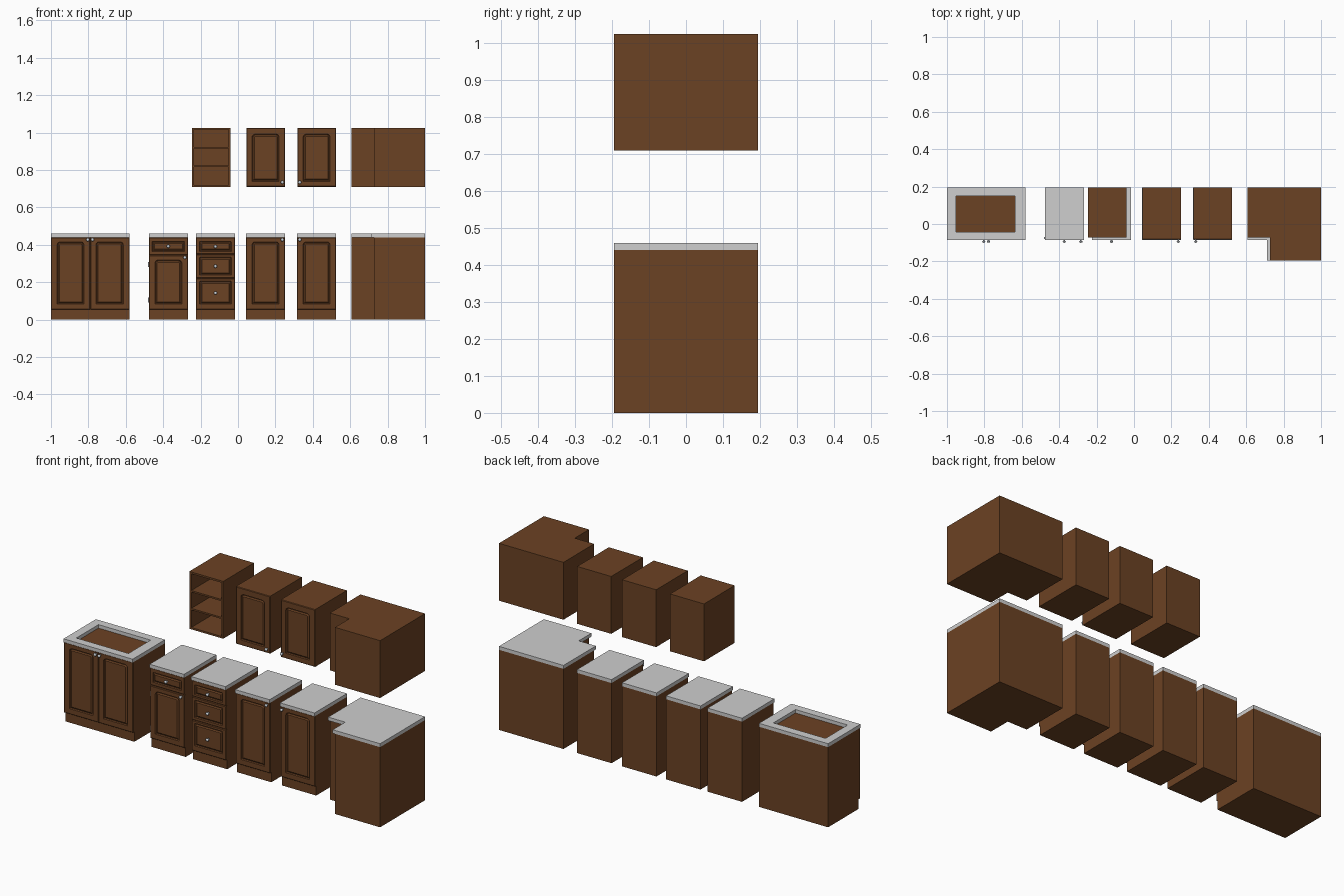
import bpy, bmesh, math
from mathutils import Matrix

if "Cube" in bpy.data.objects:
    bpy.data.objects.remove(bpy.data.objects["Cube"])


def material(name, rgb):
    m = bpy.data.materials.new(name)
    m.diffuse_color = (*rgb, 1)
    m.use_nodes = True
    m.node_tree.nodes["Principled BSDF"].inputs["Base Color"].default_value = m.diffuse_color
    return m


WOOD = material("brown_wood", (0.148, 0.054, 0.017))
STONE = material("grey_counter", (0.62, 0.62, 0.62))
METAL = material("pale_metal", (0.62, 0.66, 0.70))

BACK, BODY, DOOR, EDGE = 0.195, -0.071, -0.083, -0.086   # y positions
BASE_TOP, COUNTER_TOP = 0.44, 0.459
UP_LOW, UP_TOP = 0.71, 1.025


def finish(bm, name, mat):
    bmesh.ops.recalc_face_normals(bm, faces=bm.faces)
    me = bpy.data.meshes.new(name)
    bm.to_mesh(me)
    bm.free()
    me.materials.append(mat)
    ob = bpy.data.objects.new(name, me)
    bpy.context.collection.objects.link(ob)
    return ob


def prism(name, pts, z0, z1, mat):
    bm = bmesh.new()
    f = bm.faces.new([bm.verts.new((x, y, z0)) for x, y in pts])
    r = bmesh.ops.extrude_face_region(bm, geom=[f])
    top = [v for v in r["geom"] if isinstance(v, bmesh.types.BMVert)]
    bmesh.ops.translate(bm, verts=top, vec=(0, 0, z1 - z0))
    if f.is_valid and len(bm.faces) < len(pts) + 2:
        bm.faces.new([v for v in bm.verts if v not in top])
    return finish(bm, name, mat)


def box(name, x0, x1, y0, y1, z0, z1, mat=WOOD):
    return prism(name, [(x0, y0), (x1, y0), (x1, y1), (x0, y1)], z0, z1, mat)


def bridge(bm, a, b):
    n = len(a)
    for i in range(n):
        bm.faces.new((a[i], a[(i + 1) % n], b[(i + 1) % n], b[i]))


# door or drawer front: chamfered slab with a grooved, raised panel
def front(name, x0, x1, z0, z1, panel, radius):
    bm = bmesh.new()

    def rect(d, y):
        return [bm.verts.new((x, y, z)) for x, z in
                ((x0 + d, z0 + d), (x1 - d, z0 + d), (x1 - d, z1 - d), (x0 + d, z1 - d))]

    def ring(d, y):
        a, b, c, e = panel[0] + d, panel[1] - d, panel[2] + d, panel[3] - d
        r = max(radius - d, 0.002)
        pts = [(a, c), (b, c)]
        for cx, start in ((b - r, 0), (a + r, 90)):
            for k in range(6):
                t = math.radians(start + 18 * k)
                pts.append((cx + r * math.cos(t), e - r + r * math.sin(t)))
        return [bm.verts.new((x, y, z)) for x, z in pts]

    back, side, o = rect(0, BODY), rect(0, DOOR + 0.003), rect(0.003, DOOR)
    bm.faces.new(back)
    bridge(bm, back, side)
    bridge(bm, side, o)
    i = ring(0, DOOR)
    bm.faces.new((o[0], o[1], i[1], i[0]))
    bm.faces.new((o[1], o[2], i[2], i[1]))
    bm.faces.new([o[2], o[3]] + i[:1:-1])
    bm.faces.new((o[3], o[0], i[0], i[-1]))
    for d, y in ((0.003, DOOR + 0.006), (0.006, DOOR + 0.006), (0.012, DOOR + 0.001)):
        nxt = ring(d, y)
        bridge(bm, i, nxt)
        i = nxt
    bm.faces.new(i)
    return finish(bm, name, WOOD)


def knob(name, x, z):
    bm = bmesh.new()
    turn = Matrix.Rotation(math.pi / 2, 4, 'X')
    bmesh.ops.create_cone(bm, cap_ends=True, segments=12, radius1=0.005, radius2=0.004, depth=0.012,
                          matrix=Matrix.Translation((x, DOOR - 0.005, z)) @ turn)
    bmesh.ops.create_uvsphere(bm, u_segments=14, v_segments=8, radius=0.009,
                              matrix=Matrix.Translation((x, DOOR - 0.012, z)) @ turn
                              @ Matrix.Diagonal((1, 1, 0.6, 1)))
    ob = finish(bm, name, METAL)
    for p in ob.data.polygons:
        p.use_smooth = True


# base cabinets: bodies and counters
W = 0.209
bases = {"sink": (-1.0, -0.58), "drawer_door": (-0.477, -0.477 + W), "drawers": (-0.225, -0.225 + W),
         "base_left": (0.043, 0.043 + W), "base_right": (0.316, 0.316 + W)}
for n, (a, b) in bases.items():
    box(n + "_cabinet_body", a, b, BODY, BACK, 0, BASE_TOP)
    if n != "sink":
        box(n + "_counter", a, b, EDGE, BACK, BASE_TOP, COUNTER_TOP, STONE)

# sink counter with a rectangular opening
bm = bmesh.new()
loops = [[bm.verts.new((x, y, z)) for x, y in ((a, c), (b, c), (b, d), (a, d))]
         for a, b, c, d, z in ((-1, -0.58, EDGE, BACK, BASE_TOP), (-1, -0.58, EDGE, BACK, COUNTER_TOP),
                               (-0.953, -0.636, -0.042, 0.15, COUNTER_TOP),
                               (-0.953, -0.636, -0.042, 0.15, BASE_TOP))]
for k in range(4):
    bridge(bm, loops[k], loops[(k + 1) % 4])
finish(bm, "sink_counter", STONE)

# sink doors
LOW = 0.053
for n, a, b, kx in (("left", -1.0, -0.791, -0.803), ("right", -0.789, -0.58, -0.778)):
    c = (-0.967, -0.823) if n == "left" else (-0.76, -0.613)
    front("sink_door_" + n, a, b, LOW, BASE_TOP, (*c, 0.083, 0.416), 0.018)
    knob("sink_knob_" + n, kx, 0.427)

# cabinet with one drawer above a door
a, b = bases["drawer_door"]
front("single_drawer", a, b, 0.345, BASE_TOP, (a + 0.018, b - 0.018, 0.364, 0.418), 0.003)
front("drawer_cabinet_door", a, b, LOW, 0.342, (a + 0.032, b - 0.032, 0.083, 0.318), 0.018)
knob("single_drawer_knob", -0.373, 0.392)
knob("drawer_cabinet_door_knob", -0.284, 0.332)
for z in (0.105, 0.295):
    box("hinge", a - 0.003, a + 0.002, -0.079, -0.069, z - 0.013, z + 0.013, METAL)

# three drawer cabinet
a, b = bases["drawers"]
for z0, z1, p0, p1, kz in ((0.351, BASE_TOP, 0.365, 0.418, 0.39), (0.222, 0.349, 0.238, 0.334, 0.285),
                           (LOW, 0.22, 0.083, 0.206, 0.142)):
    front("stack_drawer", a, b, z0, z1, (a + 0.02, b - 0.02, p0, p1), 0.003)
    knob("stack_drawer_knob", (a + b) / 2, kz)

# single door base and wall cabinets
for n, kx in (("left", 0.237), ("right", 0.33)):
    a, b = bases["base_" + n]
    p = (a + 0.032, b - 0.032)
    front("base_door_" + n, a, b, LOW, BASE_TOP, (*p, 0.083, 0.416), 0.018)
    knob("base_knob_" + n, kx, 0.427)
    box("wall_cabinet_body_" + n, a + 0.002, b, BODY, BACK, UP_LOW, UP_TOP)
    front("wall_door_" + n, a + 0.002, b, UP_LOW, UP_TOP, (*p, 0.739, 0.992), 0.018)
    knob("wall_knob_" + n, kx, 0.734)

# open wall shelf
a, b, t = -0.246, -0.04, 0.012
for n, x in (("left", a), ("right", b - t)):
    box("shelf_side_" + n, x, x + t, BODY, BACK, UP_LOW, UP_TOP)
box("shelf_back", a + t, b - t, BACK - t, BACK, UP_LOW, UP_TOP)
for n, z, h in (("bottom", UP_LOW, 0.01), ("lower", 0.816, 0.009),
                ("upper", 0.914, 0.009), ("top", UP_TOP - 0.01, 0.01)):
    box("shelf_board_" + n, a + t, b - t, BODY, BACK - t, z, z + h)


# corner cabinets
def corner(name, x, y, z0, z1, mat):
    prism(name, [(0.608, BACK), (0.608, y), (x, y), (x, -BACK), (1, -BACK), (1, BACK)], z0, z1, mat)


corner("corner_base_body", 0.726, BODY, 0, BASE_TOP, WOOD)
corner("corner_counter", 0.712, EDGE, BASE_TOP, COUNTER_TOP, STONE)
corner("corner_wall_body", 0.726, BODY, UP_LOW, UP_TOP, WOOD)
